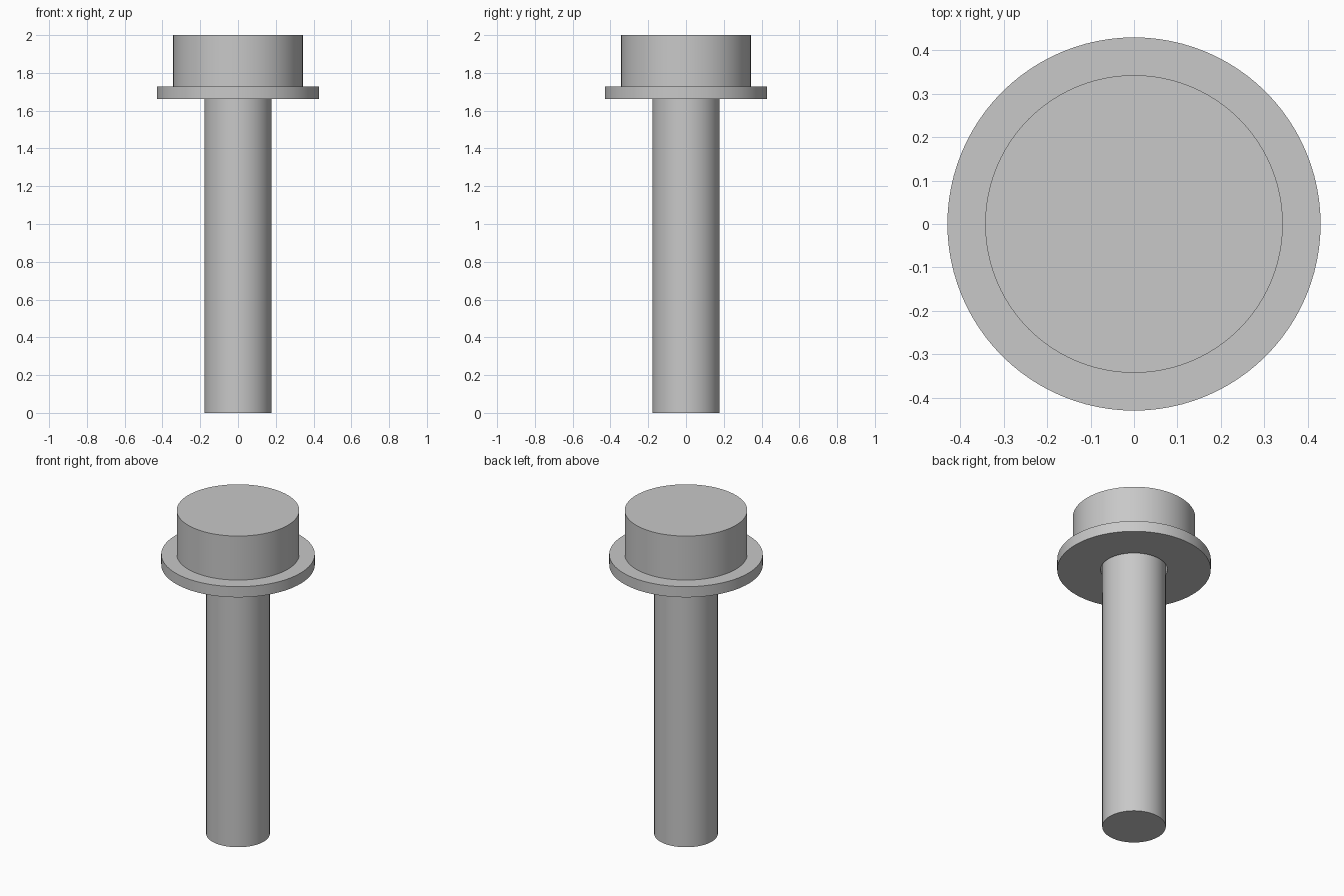
import bpy
import math

if "Cube" in bpy.data.objects:
    bpy.data.objects.remove(bpy.data.objects["Cube"])

SIDES = 96

steel = bpy.data.materials.new("plain_grey_steel")
steel.diffuse_color = (0.58, 0.58, 0.58, 1.0)
steel.use_nodes = True
steel.node_tree.nodes["Principled BSDF"].inputs["Base Color"].default_value = steel.diffuse_color


def lathe(name, profile, closed=False):
    """Revolve (radius, z) points, listed bottom to top on the outside, about z."""
    verts = [(r * math.cos(2 * math.pi * i / SIDES), r * math.sin(2 * math.pi * i / SIDES), z)
             for r, z in profile for i in range(SIDES)]
    n = len(profile)
    faces = []
    for k in range(n if closed else n - 1):
        a, b = k * SIDES, ((k + 1) % n) * SIDES
        for i in range(SIDES):
            j = (i + 1) % SIDES
            faces.append((a + i, a + j, b + j, b + i))
    if not closed:
        # flat end caps
        faces.append(tuple(reversed(range(SIDES))))
        faces.append(tuple(range((n - 1) * SIDES, n * SIDES)))
    mesh = bpy.data.meshes.new(name)
    mesh.from_pydata(verts, [], faces)
    mesh.update()
    mesh.materials.append(steel)
    obj = bpy.data.objects.new(name, mesh)
    bpy.context.collection.objects.link(obj)
    bpy.ops.object.select_all(action='DESELECT')
    obj.select_set(True)
    bpy.context.view_layer.objects.active = obj
    bpy.ops.object.shade_smooth_by_angle(angle=math.radians(30))
    return obj


# Bolt: shaft and cylindrical head in one piece
lathe("bolt", [(0.178, 0.0), (0.178, 1.728), (0.343, 1.728), (0.343, 2.0)])

# Loose washer under the head, with a slightly wider hole
lathe("washer", [(0.43, 1.662), (0.43, 1.728), (0.187, 1.728), (0.187, 1.662)], closed=True)
